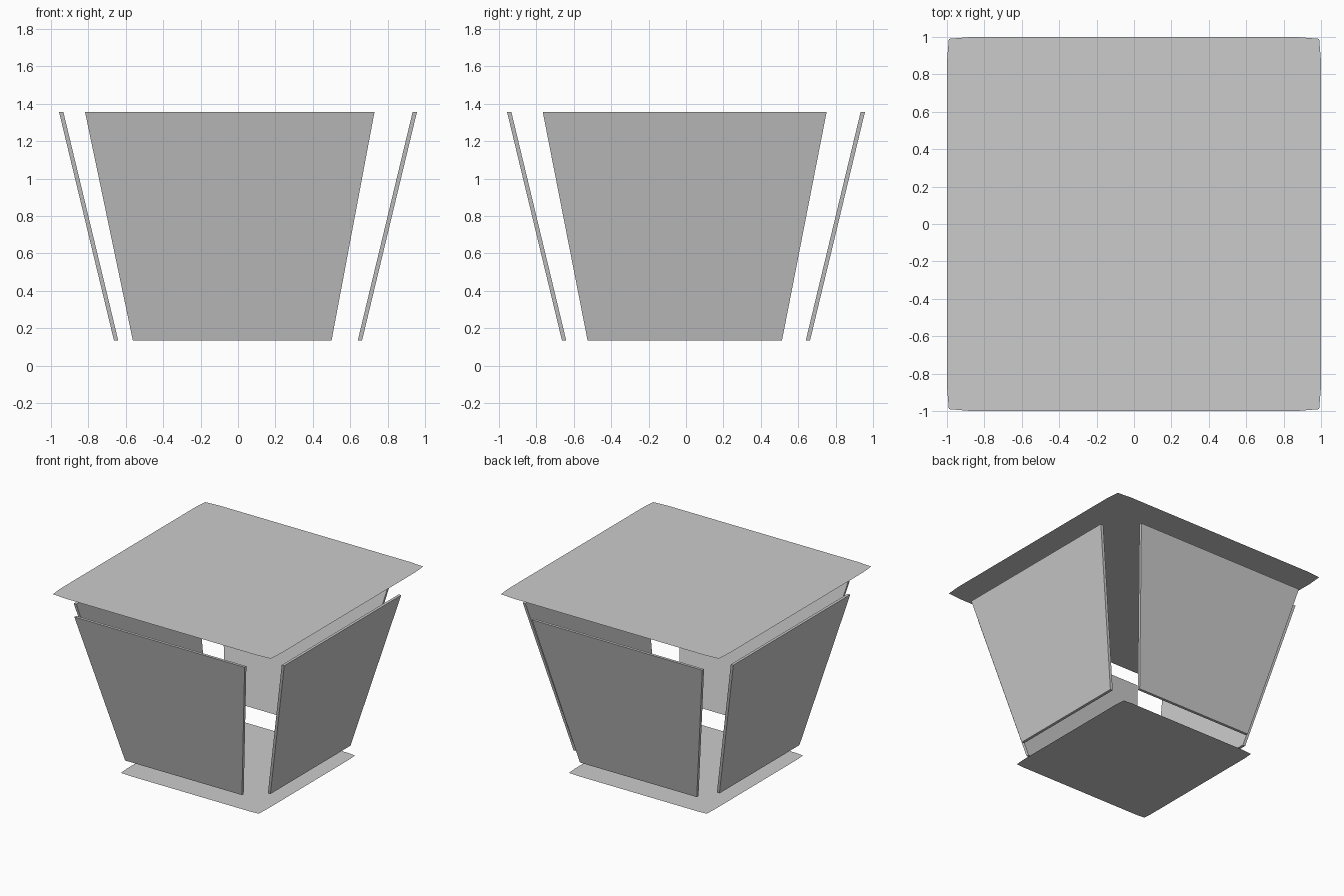
import bpy

if "Cube" in bpy.data.objects:
    bpy.data.objects.remove(bpy.data.objects["Cube"])

HEIGHT = 1.51
Z_LOW, Z_HIGH = 0.133, 1.357      # panel bottom and top
OUT_LOW, OUT_HIGH = 0.663, 0.957  # outer face distance from the axis
THICK = 0.023


def make_object(name, verts, faces):
    mesh = bpy.data.meshes.new(name)
    mesh.from_pydata(verts, [], faces)
    mesh.update()
    obj = bpy.data.objects.new(name, mesh)
    bpy.context.collection.objects.link(obj)
    return obj


def sheet(name, half, z):
    # thin square sheet with barely softened corners
    quarter = [(1.0, 0.87), (0.99, 0.99), (0.87, 1.0)]
    pts = []
    for c, s in ((1, 0), (0, 1), (-1, 0), (0, -1)):
        pts += [((x * c - y * s) * half, (x * s + y * c) * half, z)
                for x, y in quarter]
    return make_object(name, pts, [tuple(range(len(pts)))])


def panel(name, low, high, place):
    # leaning trapezoid slab; place maps (along, outward, z) to world
    verts = []
    for inset in (0, THICK):
        verts += [place(low[0], OUT_LOW - inset, Z_LOW),
                  place(low[1], OUT_LOW - inset, Z_LOW),
                  place(high[1], OUT_HIGH - inset, Z_HIGH),
                  place(high[0], OUT_HIGH - inset, Z_HIGH)]
    faces = [(0, 1, 2, 3), (7, 6, 5, 4), (0, 4, 5, 1),
             (1, 5, 6, 2), (2, 6, 7, 3), (3, 7, 4, 0)]
    # mirrored sides need reversed winding to keep normals outward
    e1 = place(1, 0, 0)
    e2 = place(0, 1, 0)
    if e1[0] * e2[1] - e1[1] * e2[0] > 0:
        faces = [f[::-1] for f in faces]
    return make_object(name, verts, faces)


# top and bottom sheets
sheet("top_sheet", 1.0, HEIGHT)
bottom = sheet("bottom_sheet", 0.632, 0.0)
bottom.data.flip_normals()

# front and back panels, mirrored across y
for side, sign in (("front", -1), ("back", 1)):
    panel(side + "_panel", (-0.562, 0.50), (-0.818, 0.73),
          lambda a, o, z, s=sign: (a, s * o, z))

# left and right panels, mirrored across x
for side, sign in (("left", -1), ("right", 1)):
    panel(side + "_panel", (-0.526, 0.513), (-0.766, 0.752),
          lambda a, o, z, s=sign: (s * o, a, z))
